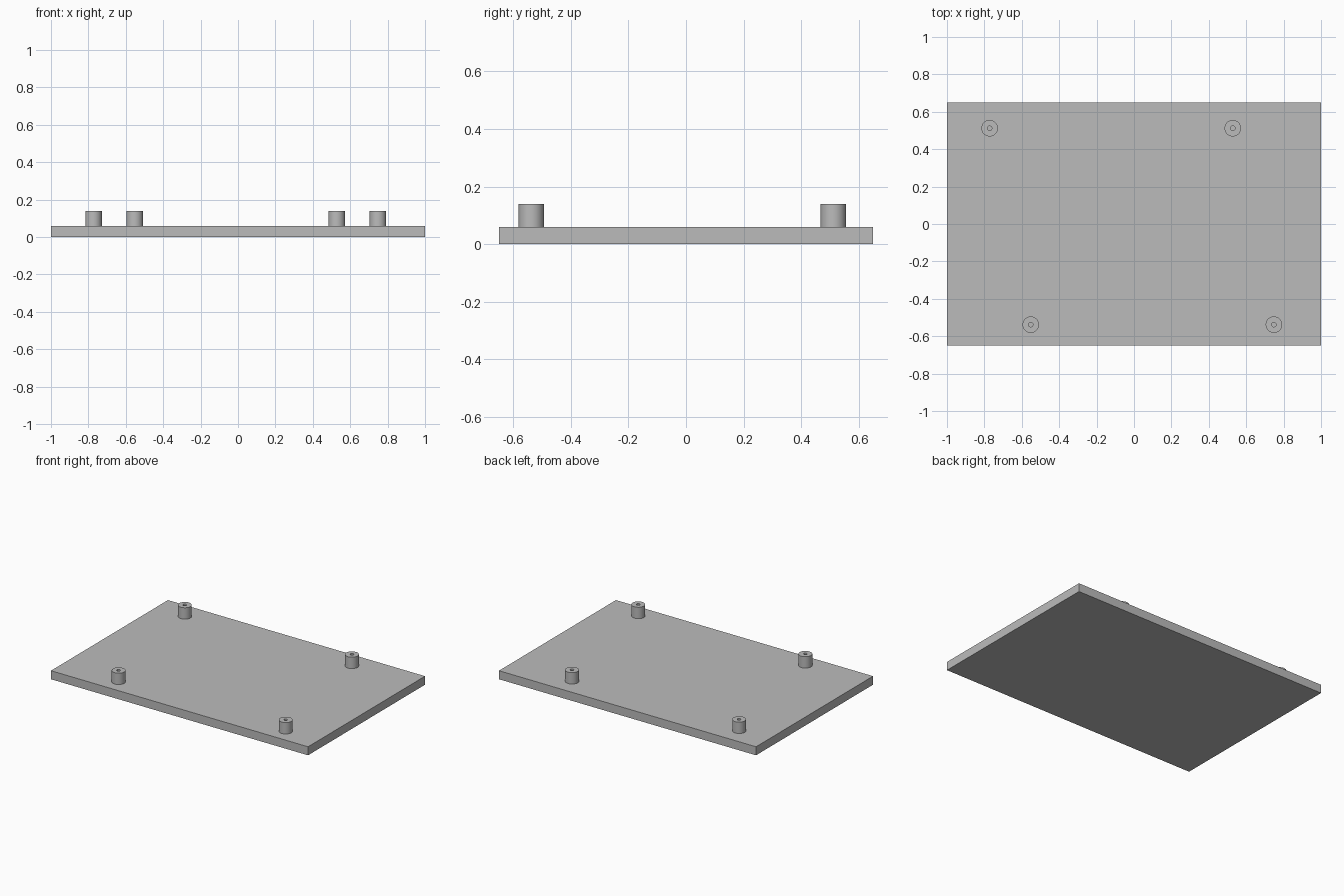
import bpy
import bmesh
from math import radians, tau
from mathutils import Matrix, Vector

cube = bpy.data.objects.get("Cube")
if cube:
    bpy.data.objects.remove(cube, do_unlink=True)

LENGTH, WIDTH, THICK = 2.0, 1.3, 0.06
POST_R, HOLE_R, POST_TOP = 0.044, 0.012, 0.14

grey = bpy.data.materials.new("plain grey")
grey.use_nodes = True
colour = (0.5, 0.5, 0.5, 1)
grey.diffuse_color = colour
grey.node_tree.nodes["Principled BSDF"].inputs["Base Color"].default_value = colour


def add_object(name, bm, location=(0, 0, 0)):
    bmesh.ops.recalc_face_normals(bm, faces=bm.faces)
    mesh = bpy.data.meshes.new(name)
    bm.to_mesh(mesh)
    bm.free()
    mesh.materials.append(grey)
    obj = bpy.data.objects.new(name, mesh)
    obj.location = location
    bpy.context.collection.objects.link(obj)
    return obj


# Flat base plate
bm = bmesh.new()
bmesh.ops.create_cube(bm, size=1, matrix=Matrix.Diagonal((LENGTH, WIDTH, THICK, 1)))
add_object("base_plate", bm, (0, 0, THICK / 2))


# Hollow standoff, turned from a closed wall profile
def add_standoff(name, x, y):
    height = POST_TOP - THICK
    profile = [(HOLE_R, 0), (POST_R, 0), (POST_R, height), (HOLE_R, height)]
    bm = bmesh.new()
    verts = [bm.verts.new((r, 0, z)) for r, z in profile]
    edges = [bm.edges.new((verts[i - 1], verts[i])) for i in range(len(verts))]
    bmesh.ops.spin(bm, geom=verts + edges, cent=Vector(), axis=(0, 0, 1),
                   angle=tau, steps=48, use_merge=True)
    bmesh.ops.remove_doubles(bm, verts=bm.verts, dist=0.0001)
    obj = add_object(name, bm, (x, y, THICK))
    bpy.ops.object.select_all(action="DESELECT")
    obj.select_set(True)
    bpy.context.view_layer.objects.active = obj
    bpy.ops.object.shade_smooth_by_angle(angle=radians(30))


# The back pair is shifted sideways from the front pair
for row, y, left_x, right_x in (("back", 0.512, 0.528, -0.772),
                                ("front", -0.538, 0.748, -0.552)):
    add_standoff(row + "_left_standoff", left_x, y)
    add_standoff(row + "_right_standoff", right_x, y)
